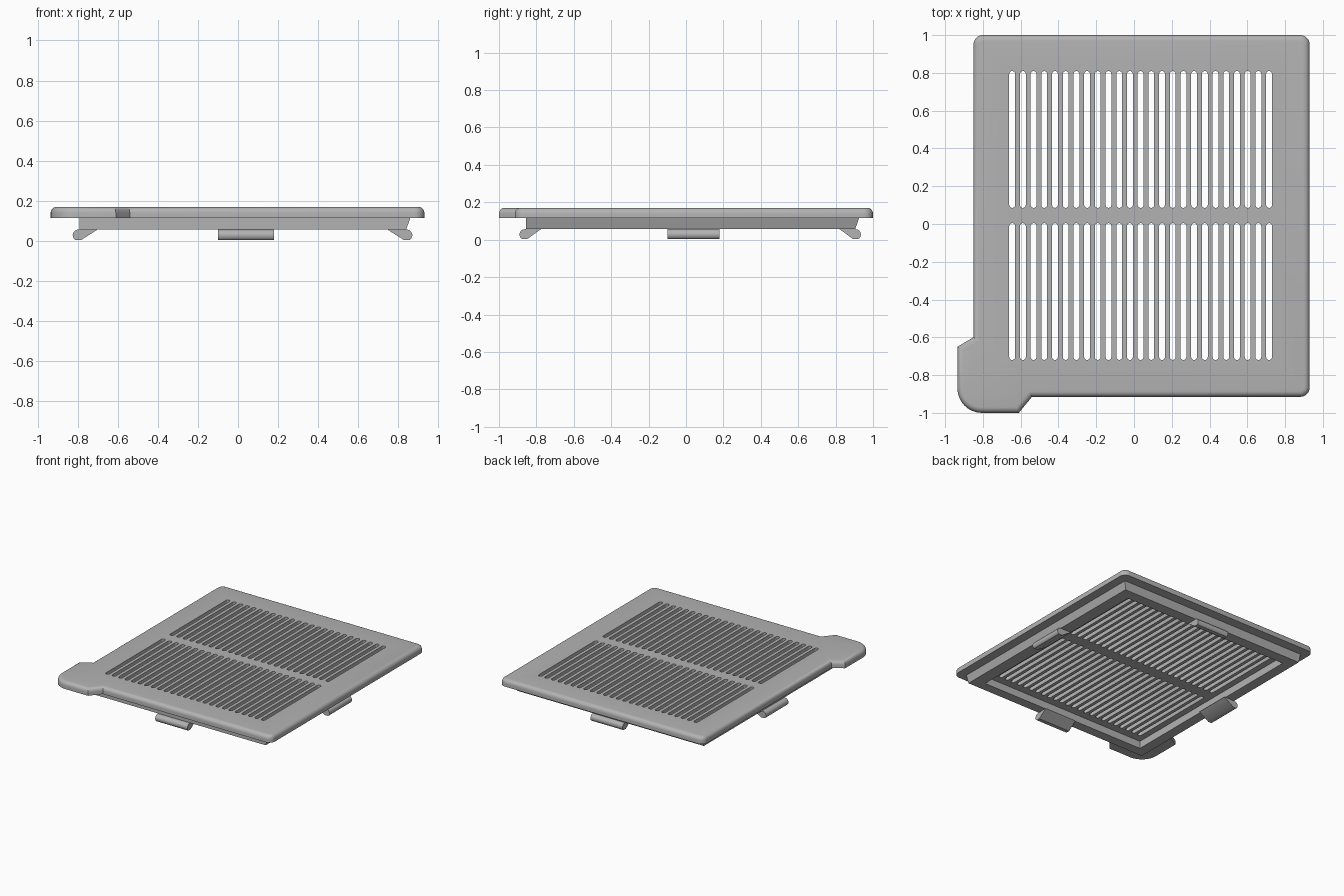
import bpy, bmesh
from math import sin, cos, pi
from mathutils import Vector

cube = bpy.data.objects.get("Cube")
if cube:
    bpy.data.objects.remove(cube, do_unlink=True)

grey = bpy.data.materials.new("light grey plastic")
grey.use_nodes = True
COLOUR = (0.45, 0.45, 0.45, 1)
grey.diffuse_color = COLOUR
grey.node_tree.nodes["Principled BSDF"].inputs["Base Color"].default_value = COLOUR


def finish(name, bm):
    bmesh.ops.recalc_face_normals(bm, faces=bm.faces)
    mesh = bpy.data.meshes.new(name)
    bm.to_mesh(mesh)
    bm.free()
    mesh.materials.append(grey)
    obj = bpy.data.objects.new(name, mesh)
    bpy.context.collection.objects.link(obj)
    return obj


def smooth(obj):
    bpy.ops.object.select_all(action="DESELECT")
    obj.select_set(True)
    bpy.context.view_layer.objects.active = obj
    bpy.ops.object.shade_smooth_by_angle(angle=0.6)


def prism(bm, points, shift):
    """Extrude a closed loop of 3D points; return the far cap."""
    base = bm.faces.new([bm.verts.new(p) for p in points])
    ext = bmesh.ops.extrude_face_region(bm, geom=[base], use_keep_orig=True)["geom"]
    bmesh.ops.translate(bm, vec=shift, verts=[v for v in ext if isinstance(v, bmesh.types.BMVert)])
    return next(f for f in ext if isinstance(f, bmesh.types.BMFace))


def rounded(corners, steps=8):
    """Outline from (x, y, radius) corners, with right-angle rounding where radius > 0."""
    out = []
    for i, (x, y, r) in enumerate(corners):
        p = Vector((x, y))
        if not r:
            out.append(p)
            continue
        a = (Vector(corners[i - 1][:2]) - p).normalized() * r
        b = (Vector(corners[(i + 1) % len(corners)][:2]) - p).normalized() * r
        for k in range(steps + 1):
            t = k / steps * pi / 2
            out.append(p + a * (1 - sin(t)) + b * (1 - cos(t)))
    return out


# Cover plate with a corner pull tab and a rounded top edge
Z_RIM, Z_PLATE, Z_TOP = 0.057, 0.115, 0.17
outline = rounded([
    (-0.85, 1.0, 0.05), (-0.85, -0.6, 0), (-0.935, -0.65, 0), (-0.935, -1.0, 0.13),
    (-0.61, -1.0, 0), (-0.54, -0.915, 0), (0.93, -0.915, 0.05), (0.93, 1.0, 0.05)])
bm = bmesh.new()
top = prism(bm, [(p.x, p.y, Z_PLATE) for p in outline], (0, 0, Z_TOP - Z_PLATE))
bmesh.ops.bevel(bm, geom=list(top.edges), offset=0.03, segments=5, profile=0.5, affect="EDGES")
plate = finish("cover_plate", bm)

# Two rows of round-ended vent slots, cut through the plate
bm = bmesh.new()
R = 0.0155
for y0, y1 in ((-0.72, 0.005), (0.085, 0.81)):
    for i in range(25):
        x = -0.645 + i * 1.36 / 24
        arc = [k * pi / 6 for k in range(7)]
        loop = [(x + R * cos(a), y1 - R + R * sin(a), 0) for a in arc]
        loop += [(x - R * cos(a), y0 + R - R * sin(a), 0) for a in arc]
        prism(bm, loop, (0, 0, 0.3))
cutter = finish("slot_cutter", bm)
cutter.hide_render = True
cut = plate.modifiers.new("slots", "BOOLEAN")
cut.operation, cut.solver, cut.object = "DIFFERENCE", "EXACT", cutter
bpy.context.view_layer.objects.active = plate
bpy.ops.object.modifier_apply(modifier=cut.name)
bpy.data.objects.remove(cutter, do_unlink=True)
smooth(plate)


# Locating rim beneath the plate, tapered on the right and back
def ring(bm, x0, x1, y0, y1, z):
    return [bm.verts.new(p) for p in ((x0, y0, z), (x1, y0, z), (x1, y1, z), (x0, y1, z))]


bm = bmesh.new()
loops = [ring(bm, -0.79, 0.86, -0.855, 0.925, Z_PLATE), ring(bm, -0.79, 0.84, -0.855, 0.905, Z_RIM),
         ring(bm, -0.71, 0.745, -0.78, 0.82, Z_RIM), ring(bm, -0.71, 0.745, -0.78, 0.82, Z_PLATE)]
for n in range(4):
    a, b = loops[n], loops[(n + 1) % 4]
    for i in range(4):
        j = (i + 1) % 4
        bm.faces.new((a[i], a[j], b[j], b[i]))
finish("locating_rim", bm)


# Snap clips: a sloped wedge ending in a round bead, one per side
def clip(name, axis, root, tip):
    s = 1 if tip > root else -1
    r = 0.028
    prof = [(root, Z_RIM)]
    for k in range(13):
        a = -0.32 * pi + k / 12 * 0.82 * pi
        prof.append((tip - s * r + s * r * cos(a), r + r * sin(a)))
    # Tangent point where the slope meets the bead
    prof.insert(1, (tip - s * r * 1.5, r * 0.134))
    place = (lambda u, z: (u, -0.1, z)) if axis == "x" else (lambda u, z: (-0.1, u, z))
    bm = bmesh.new()
    prism(bm, [place(u, z) for u, z in prof], (0, 0.28, 0) if axis == "x" else (0.28, 0, 0))
    smooth(finish(name, bm))


clip("left_clip", "x", 0.745, 0.87)
clip("right_clip", "x", -0.70, -0.825)
clip("front_clip", "y", -0.775, -0.89)
clip("back_clip", "y", 0.82, 0.935)
